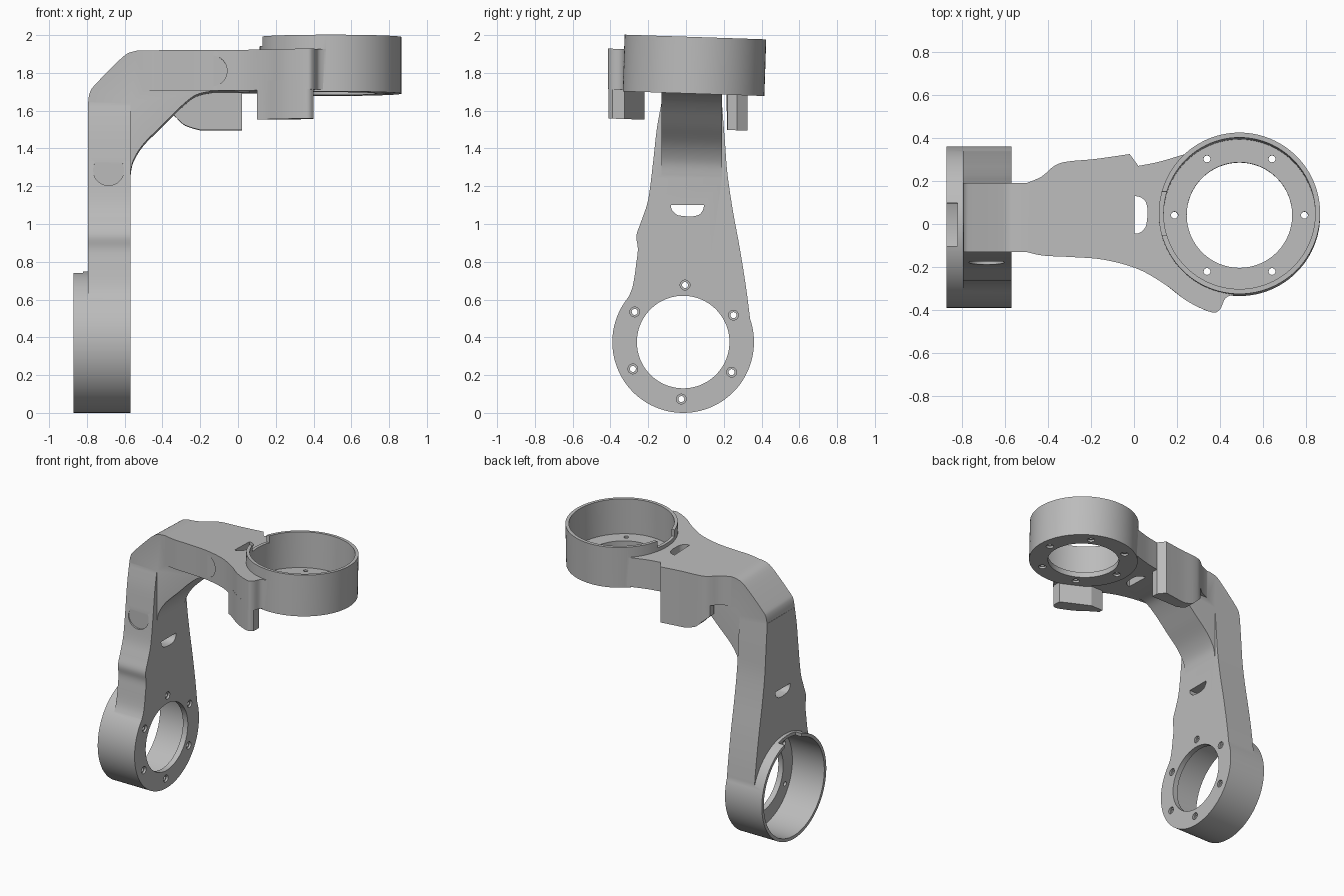
import bpy, bmesh, math
from mathutils import Matrix, Vector

if "Cube" in bpy.data.objects:
    bpy.data.objects.remove(bpy.data.objects["Cube"], do_unlink=True)

TILT = 0.033  # slight lean of the whole bracket

grey = bpy.data.materials.new("plain_grey")
grey.use_nodes = True
grey.diffuse_color = (0.5, 0.5, 0.5, 1)
grey.node_tree.nodes["Principled BSDF"].inputs["Base Color"].default_value = (0.5, 0.5, 0.5, 1)


def smooth(pts, n=5):
    """Catmull-Rom curve through 2D points."""
    p = [Vector(q) for q in [pts[0]] + pts + [pts[-1]]]
    out = []
    for a, b, c, d in zip(p, p[1:], p[2:], p[3:]):
        for i in range(n):
            t = i / n
            out.append(0.5 * (2 * b + (c - a) * t + (2 * a - 5 * b + 4 * c - d) * t ** 2
                              + (3 * b - a - 3 * c + d) * t ** 3))
    return out + [p[-1]]


def circle(cx, cy, r, n=96):
    return [(cx + r * math.cos(math.tau * i / n), cy + r * math.sin(math.tau * i / n)) for i in range(n)]


def prism(name, pts, axis, lo, hi, matrix=None):
    """Extrude a 2D outline along an axis."""
    place = {"x": lambda u, v: (lo, u, v), "y": lambda u, v: (u, lo, v), "z": lambda u, v: (u, v, lo)}[axis]
    bm = bmesh.new()
    face = bm.faces.new([bm.verts.new(place(*p)) for p in pts])
    new = bmesh.ops.extrude_face_region(bm, geom=[face])["geom"]
    shift = Vector([(hi - lo) * (axis == k) for k in "xyz"])
    bmesh.ops.translate(bm, vec=shift, verts=[g for g in new if isinstance(g, bmesh.types.BMVert)])
    bmesh.ops.recalc_face_normals(bm, faces=bm.faces)
    if matrix:
        bm.transform(matrix)
    elif axis != "x":
        for v in bm.verts:
            v.co.z -= TILT * v.co.y
    mesh = bpy.data.meshes.new(name)
    bm.to_mesh(mesh)
    bm.free()
    mesh.materials.append(grey)
    obj = bpy.data.objects.new(name, mesh)
    bpy.context.collection.objects.link(obj)
    return obj


def combine(target, other, operation):
    mod = target.modifiers.new("join", "BOOLEAN")
    mod.operation, mod.solver, mod.object = operation, "EXACT", other
    bpy.context.view_layer.objects.active = target
    bpy.ops.object.modifier_apply(modifier=mod.name)
    bpy.data.objects.remove(other, do_unlink=True)


# Elbow
inner = smooth([(-0.57, 1.25), (-0.555, 1.33), (-0.5, 1.42), (-0.4, 1.52), (-0.3, 1.62), (-0.22, 1.68), (-0.13, 1.7)])
outer = smooth([(-0.5, 1.915), (-0.55, 1.91), (-0.61, 1.88), (-0.75, 1.74), (-0.785, 1.69), (-0.795, 1.62)])
body = prism("bracket", inner + [(-0.13, 1.915)] + outer + [(-0.795, 1.25)], "y", -0.13, 0.19)

# Upright arm
front_edge = smooth([(-0.13, 1.64), (-0.155, 1.5), (-0.175, 1.32), (-0.2, 1.13), (-0.235, 1.02), (-0.262, 0.94),
                     (-0.255, 0.87), (-0.262, 0.8), (-0.285, 0.66), (-0.33, 0.57)])
back_edge = smooth([(0.345, 0.45), (0.32, 0.65), (0.285, 0.87), (0.25, 1.06), (0.22, 1.26), (0.205, 1.45), (0.19, 1.64)])
upright = prism("upright_arm", front_edge + [(-0.2, 0.4)] + back_edge, "x", -0.795, -0.57)

# Level arm
back_run = smooth([(-0.5, 0.19), (-0.43, 0.22), (-0.37, 0.27), (-0.31, 0.29), (-0.18, 0.302), (-0.02, 0.325)])
neck = smooth([(0.02, 0.27), (0.12, 0.29), (0.25, 0.329)])
front_run = smooth([(0.47, -0.325), (0.425, -0.345), (0.4, -0.395), (0.36, -0.41), (0.25, -0.36), (0.15, -0.285),
                    (0.02, -0.21), (-0.14, -0.166), (-0.3, -0.153), (-0.42, -0.147), (-0.5, -0.13)])
level = prism("level_arm", back_run + neck + [(0.3, 0.27)] + front_run, "z", 1.7, 1.915)

# Rear fin under the level arm
fin = prism("rear_fin", back_run[5:] + [(0.02, 0.27), (0.02, 0.22), (-0.43, 0.215)], "z", 1.45, 1.75)
fin_side = smooth([(-0.38, 1.62), (-0.33, 1.575), (-0.28, 1.53), (-0.2, 1.505)]) + [(0.1, 1.505), (0.1, 1.74), (-0.38, 1.74)]
combine(fin, prism("fin_side", fin_side, "y", 0.1, 0.4), "INTERSECT")

# Front tab beside the upper ring
tab_outline = smooth([(0.4, -0.39), (0.36, -0.41), (0.25, -0.36), (0.15, -0.285), (0.1, -0.253)])
tab = prism("front_tab", tab_outline + [(0.1, -0.22), (0.2, -0.22), (0.4, -0.325)], "z", 1.545, 1.75)

for part in (upright, level, fin, tab):
    combine(body, part, "UNION")

# Ring cups: local axis points out of the open end, notch lies on local +x
lean = Matrix.Rotation(-TILT, 4, "X")
cups = [Matrix.Translation((-0.57, -0.015, 0.375)) @ lean @ Matrix.Rotation(-math.pi / 2, 4, "Y"),
        Matrix.Translation((0.49, 0.04, 1.69)) @ lean @ Matrix.Rotation(math.pi, 4, "Z")]
for m in cups:
    combine(body, prism("cup", circle(0, 0, 0.375), "z", 0, 0.3, m), "UNION")
for m in cups:
    cuts = [prism("cavity", circle(0, 0, 0.352), "z", 0.04, 0.4, m),
            prism("bore", circle(0, 0, 0.245), "z", -0.1, 0.1, m),
            prism("notch", [(0.3, -0.1), (0.45, -0.1), (0.45, 0.1), (0.3, 0.1)], "z", 0.25, 0.4, m)]
    for k in range(6):
        a = math.tau * k / 6
        x, y = 0.302 * math.cos(a), 0.302 * math.sin(a)
        cuts.append(prism("screw_hole", circle(x, y, 0.016, 20), "z", -0.1, 0.1, m))
        cuts.append(prism("screw_seat", circle(x, y, 0.026, 24), "z", -0.1, 0.015, m))
    for cut in cuts:
        combine(body, cut, "DIFFERENCE")

# Cable slots: straight on one side, rounded on the other
slot = smooth([(-0.08, 0), (-0.075, -0.025), (-0.05, -0.05), (-0.02, -0.057), (0.03, -0.06), (0.07, -0.05), (0.09, -0.025), (0.095, 0)])
combine(body, prism("upright_slot", [(u, 1.1 + v) for u, v in slot], "x", -1, -0.4), "DIFFERENCE")
combine(body, prism("level_slot", [(0.003 - v, 0.035 + u) for u, v in slot], "z", 1.5, 2.1), "DIFFERENCE")

# Shallow round pockets on the front edge
for x, z, depth in ((-0.685, 1.28, -0.174), (-0.14, 1.805, -0.167)):
    combine(body, prism("pocket", circle(x, z, 0.082, 48), "y", -0.4, depth), "DIFFERENCE")

# Tidy and shade
bm = bmesh.new()
bm.from_mesh(body.data)
bmesh.ops.remove_doubles(bm, verts=bm.verts, dist=0.0002)
bm.to_mesh(body.data)
bm.free()
for o in bpy.context.selected_objects:
    o.select_set(False)
body.select_set(True)
bpy.context.view_layer.objects.active = body
bpy.ops.object.shade_smooth_by_angle(angle=math.radians(25))
